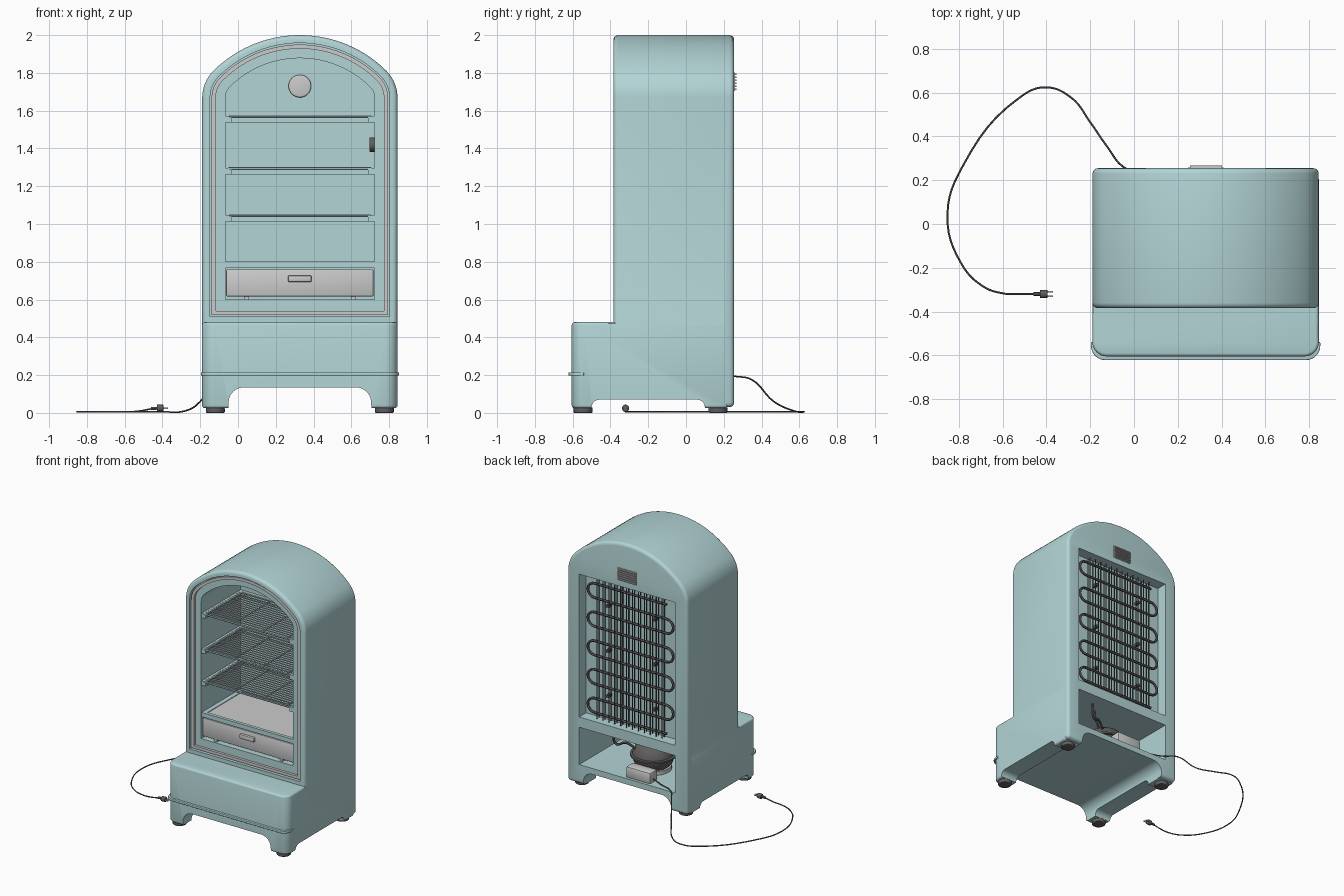
import bpy, bmesh, math
from mathutils import Vector

if "Cube" in bpy.data.objects:
    bpy.data.objects.remove(bpy.data.objects["Cube"])

CX = 0.3275          # centre line of the cabinet
HALF = 0.517
teal = bpy.data.materials.new("teal_enamel")
teal.diffuse_color = (0.45, 0.66, 0.67, 1)
teal.use_nodes = True
teal.node_tree.nodes["Principled BSDF"].inputs["Base Color"].default_value = teal.diffuse_color
dark = bpy.data.materials.new("dark_metal")
dark.diffuse_color = (0.12, 0.11, 0.11, 1)
dark.use_nodes = True
dark.node_tree.nodes["Principled BSDF"].inputs["Base Color"].default_value = dark.diffuse_color


def apply(o, kind, **props):
    m = o.modifiers.new(kind, kind)
    for k, v in props.items():
        setattr(m, k, v)
    bpy.context.view_layer.objects.active = o
    bpy.ops.object.modifier_apply(modifier=m.name)


def prism(name, pts, axis, a, b, mat=None, bevel=0, segs=3):
    """Extrude a 2D outline along an axis from a to b."""
    place = {'x': lambda p, t: (t, p[0], p[1]),
             'y': lambda p, t: (p[0], t, p[1]),
             'z': lambda p, t: (p[0], p[1], t)}[axis]
    bm = bmesh.new()
    lo = [bm.verts.new(place(p, a)) for p in pts]
    hi = [bm.verts.new(place(p, b)) for p in pts]
    bm.faces.new(lo)
    bm.faces.new(hi)
    n = len(pts)
    for i in range(n):
        j = (i + 1) % n
        bm.faces.new((lo[i], lo[j], hi[j], hi[i]))
    bmesh.ops.recalc_face_normals(bm, faces=bm.faces)
    me = bpy.data.meshes.new(name)
    bm.to_mesh(me)
    bm.free()
    o = bpy.data.objects.new(name, me)
    bpy.context.collection.objects.link(o)
    if mat:
        me.materials.append(mat)
    if bevel:
        apply(o, 'BEVEL', width=bevel, segments=segs, limit_method='ANGLE', angle_limit=math.radians(40))
    return o


def box(name, x0, x1, y0, y1, z0, z1, mat=None, bevel=0, segs=2):
    return prism(name, [(x0, y0), (x1, y0), (x1, y1), (x0, y1)], 'z', z0, z1, mat, bevel, segs)


def disc(name, u, v, r, axis, a, b, mat=None, bevel=0):
    pts = arc(u, v, r, 0, 360, 32)[:-1]
    return prism(name, pts, axis, a, b, mat, bevel)


def boolean(o, other, op='DIFFERENCE'):
    apply(o, 'BOOLEAN', object=other, operation=op, solver='EXACT')
    bpy.data.objects.remove(other)


def arc(cx, cy, r, a0, a1, n):
    return [(cx + r * math.cos(math.radians(a0 + (a1 - a0) * i / n)),
             cy + r * math.sin(math.radians(a0 + (a1 - a0) * i / n))) for i in range(n + 1)]


def arch(d, bottom):
    """Cabinet outline (x, z) inset by d: straight sides, corner arc, crown arc."""
    h = HALF - d
    right = arc(0.317, 1.669, 0.2 - d, 0, 45, 8) + arc(0, 1.35, 0.65 - d, 45, 90, 14)[1:]
    left = [(-x, z) for x, z in reversed(right[:-1])]
    return [(CX + x, z) for x, z in [(h, bottom)] + right + left + [(-h, bottom)]]


def tube(name, paths, r, mat=None, kind='POLY'):
    cu = bpy.data.curves.new(name, 'CURVE')
    cu.dimensions, cu.bevel_depth, cu.bevel_resolution = '3D', r, 1
    cu.resolution_u, cu.use_fill_caps = 6, True
    for pts in paths:
        s = cu.splines.new(kind)
        if kind == 'BEZIER':
            s.bezier_points.add(len(pts) - 1)
            for p, co in zip(s.bezier_points, pts):
                p.co, p.handle_left_type, p.handle_right_type = co, 'AUTO', 'AUTO'
        else:
            s.points.add(len(pts) - 1)
            for p, co in zip(s.points, pts):
                p.co = (*co, 1)
    if mat:
        cu.materials.append(mat)
    o = bpy.data.objects.new(name, cu)
    bpy.context.collection.objects.link(o)
    bpy.ops.object.select_all(action='DESELECT')
    o.select_set(True)
    bpy.context.view_layer.objects.active = o
    bpy.ops.object.convert(target='MESH')
    return o


# cabinet shell and stepped base
def base_plan(grow, back, front):
    h = HALF + grow
    right = arc(h - 0.065, front + 0.065, 0.065, -90, 0, 8) + [(h, back)]
    return [(CX + x, y) for x, y in right] + [(CX - x, y) for x, y in reversed(right)]


cabinet = prism("cabinet", arch(0, 0.03), 'y', -0.385, 0.255, teal, 0.025, 4)
base = prism("base", base_plan(0.0005, 0.22, -0.605), 'z', 0.025, 0.48, teal, 0.015, 3)
boolean(cabinet, base, 'UNION')

# door recess, food compartment, condenser recess, compressor bay
boolean(cabinet, prism("cut", arch(0.042, 0.51), 'y', -0.6, -0.355, teal))
boolean(cabinet, prism("cut", arch(0.122, 0.60), 'y', -0.6, 0.13, teal))
boolean(cabinet, box("cut", -0.085, 0.74, 0.17, 0.4, 0.55, 1.66, teal))
boolean(cabinet, box("cut", -0.085, 0.74, -0.3, 0.4, 0.18, 0.47, teal))

# openings between the legs
front_gap = arc(0.03, 0.055, 0.08, 180, 90, 6) + arc(0.625, 0.055, 0.08, 90, 0, 6)
boolean(cabinet, prism("cut", front_gap + [(0.71, -0.1), (-0.055, -0.1)], 'y', -1, 1, teal))
side_gap = arc(-0.46, 0.03, 0.04, 180, 90, 5) + arc(0.06, 0.03, 0.04, 90, 0, 5)
boolean(cabinet, prism("cut", side_gap + [(0.105, -0.1), (-0.505, -0.1)], 'x', -1, 2, teal))

# trim band around the front of the base
band = prism("trim_band", base_plan(0.007, -0.54, -0.622), 'z', 0.197, 0.215, teal, 0.004)

# door gasket and compartment lip
gasket = prism("door_gasket", arch(0.05, 0.518), 'y', -0.375, -0.35)
boolean(gasket, prism("cut", arch(0.072, 0.54), 'y', -0.5, 0))

# feet
for side, x in (("left", -0.12), ("right", 0.775)):
    for end, y in (("front", -0.545), ("rear", 0.17)):
        disc(f"{end}_{side}_foot", x, y, 0.05, 'z', 0, 0.03, dark, 0.006)

# shelf ledges with wire shelves
XL, XR = CX - 0.396, CX + 0.396
for i, z in enumerate((1.555, 1.28, 1.03, 0.785)):
    ledge = box(f"shelf_ledge_{i}", XL, XR, -0.35, 0.132, z - 0.017, z + 0.017, teal)
    last = i == 3
    front = -0.325 if last else -0.6
    boolean(ledge, box("cut", XL + 0.035, XR - 0.035, front, 0.10, z - 0.1, z + 0.1, teal))
    if last:
        box("drawer_lid", XL + 0.03, XR - 0.03, -0.33, 0.105, z - 0.005, z + 0.012)
        continue
    a, b = XL + 0.02, XR - 0.02
    wires = [[(a, y, z + 0.018), (b, y, z + 0.018)] for y in [-0.32 + 0.029 * k for k in range(15)]]
    wires += [[(x, -0.345, z + 0.01), (x, 0.11, z + 0.01)] for x in (a + 0.05, CX - 0.12, CX + 0.12, b - 0.05)]
    tube(f"wire_shelf_{i}", wires, 0.004)
    rim = [(a, -0.345, z + 0.012), (b, -0.345, z + 0.012), (b, 0.11, z + 0.012), (a, 0.11, z + 0.012)]
    tube(f"shelf_rim_{i}", [rim + rim[:1]], 0.007, teal)

# drawer
box("drawer_front", XL + 0.006, XR - 0.006, -0.345, -0.32, 0.617, 0.76, None, 0.006)
box("drawer_box", XL + 0.015, XR - 0.015, -0.322, 0.11, 0.62, 0.75)
box("drawer_handle", 0.265, 0.39, -0.365, -0.34, 0.692, 0.728, None, 0.008)
for x in (0.045, 0.61):
    box("drawer_runner", x - 0.012, x + 0.012, -0.34, 0.1, 0.598, 0.62)

# lamp and thermostat dial
disc("lamp", CX, 1.73, 0.06, 'y', 0.105, 0.132, None, 0.008)
disc("thermostat_dial", -0.1, 1.42, 0.038, 'x', 0.695, 0.725, dark, 0.005)

# rear vent
box("vent_plate", 0.247, 0.41, 0.25, 0.259, 1.705, 1.803)
for k in range(6):
    z = 1.714 + 0.016 * k
    box(f"vent_slat_{k}", 0.255, 0.402, 0.256, 0.267, z - 0.004, z + 0.004)

# condenser: serpentine pipe with vertical wires on both sides
rows, pitch, top = 10, 0.115, 1.60
rad, ex = pitch / 2, 0.31
pipe = [(CX - ex, 0.212, top)]
for k in range(rows - 1):
    s = 1 if k % 2 == 0 else -1
    pipe += [(CX + s * x, 0.212, z) for x, z in arc(ex, top - k * pitch - rad, rad, 90, -90, 8)]
pipe.append((CX - ex * (1 if rows % 2 == 0 else -1), 0.212, top - (rows - 1) * pitch))
pipe = [(x, y, 1.60 - (1.60 - z) * 0.97) for x, y, z in pipe]
tube("condenser_pipe", [pipe], 0.010, dark)
grid = []
for k in range(12):
    x = CX - 0.28 + 0.56 * k / 11
    grid += [[(x, y, 1.64), (x, y, 0.56)] for y in (0.199, 0.225)]
tube("condenser_wires", grid, 0.0045, dark)
for z in (1.45, 1.1, 0.75):
    for s in (-1, 1):
        box("condenser_bracket", CX + s * 0.2 - 0.01, CX + s * 0.2 + 0.01, 0.165, 0.212, z - 0.01, z + 0.01, dark)

# compressor, its mounting disc, pipework and relay box
profile = [(0, 0.40), (0.07, 0.39), (0.12, 0.36), (0.145, 0.315), (0.148, 0.30), (0.165, 0.298),
           (0.165, 0.285), (0.148, 0.283), (0.14, 0.24), (0.11, 0.205), (0, 0.20)]
bm = bmesh.new()
vs = [bm.verts.new((0.28 + r, 0.0, z)) for r, z in profile]
es = [bm.edges.new(e) for e in zip(vs, vs[1:])]
bmesh.ops.spin(bm, geom=vs + es, cent=(0.28, 0, 0), axis=(0, 0, 1), angle=math.tau, steps=32)
bmesh.ops.remove_doubles(bm, verts=bm.verts, dist=1e-4)
bmesh.ops.recalc_face_normals(bm, faces=bm.faces)
me = bpy.data.meshes.new("compressor")
bm.to_mesh(me)
bm.free()
me.materials.append(dark)
bpy.context.collection.objects.link(bpy.data.objects.new("compressor", me))
disc("compressor_mount", 0.28, 0.0, 0.13, 'z', 0.178, 0.21)
tube("compressor_pipes", [[(0.36, 0.08, 0.33), (0.44, 0.12, 0.38), (0.5, 0.14, 0.36), (0.52, 0.15, 0.44), (0.52, 0.15, 0.48)],
                          [(0.36, 0.05, 0.34), (0.42, 0.07, 0.40), (0.45, 0.08, 0.48)]], 0.009, dark, 'BEZIER')
box("relay_box", 0.14, 0.35, 0.15, 0.24, 0.178, 0.265, None, 0.012)

# power cord and plug
cord = [(0.15, 0.2, 0.21), (0.05, 0.225, 0.195), (-0.05, 0.262, 0.193), (-0.12, 0.35, 0.175), (-0.2, 0.465, 0.06),
        (-0.29, 0.58, 0.008), (-0.405, 0.625, 0.006), (-0.52, 0.58, 0.006), (-0.78, 0.27, 0.006), (-0.853, 0.04, 0.006),
        (-0.79, -0.18, 0.006), (-0.69, -0.285, 0.006), (-0.6, -0.317, 0.006), (-0.54, -0.32, 0.008), (-0.44, -0.32, 0.025)]
tube("power_cord", [cord], 0.0045, dark, 'BEZIER')
tube("plug_sleeve", [[(-0.46, -0.32, 0.023), (-0.42, -0.32, 0.025)]], 0.009, dark)
disc("plug_body", -0.32, 0.025, 0.019, 'x', -0.43, -0.395, dark, 0.005)
for s in (-1, 1):
    box("plug_pin", -0.4, -0.37, -0.32 + s * 0.01 - 0.003, -0.32 + s * 0.01 + 0.003, 0.021, 0.029)

# smooth shading with sharp edges kept
bpy.ops.object.select_all(action='SELECT')
bpy.ops.object.shade_smooth_by_angle(angle=math.radians(35))
